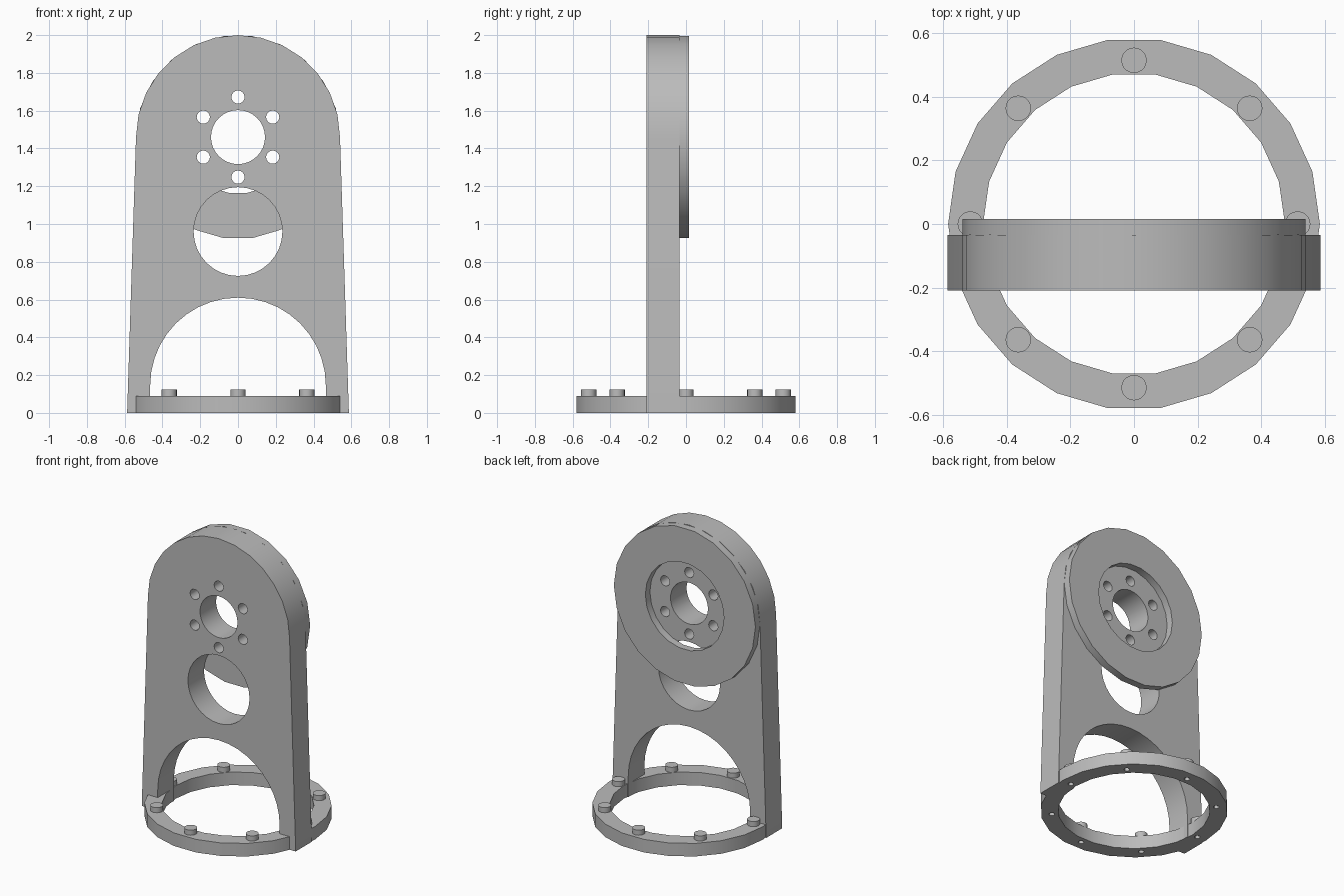
import bpy, bmesh
from math import sin, cos, pi, radians
from mathutils import Matrix, Vector

if "Cube" in bpy.data.objects:
    bpy.data.objects.remove(bpy.data.objects["Cube"])

grey = bpy.data.materials.new("plain grey")
grey.use_nodes = True
grey.diffuse_color = (0.5, 0.5, 0.5, 1)
grey.node_tree.nodes["Principled BSDF"].inputs["Base Color"].default_value = (0.5, 0.5, 0.5, 1)

HUB_Z, HUB_R = 1.46, 0.54
FRONT, BACK, HUB_BACK = -0.21, -0.035, 0.015
RING_H = 0.09


def arc(radius, z, steps, start=0, end=pi):
    """Points (x, z) along an arc."""
    return [(radius * cos(start + (end - start) * i / steps),
             z + radius * sin(start + (end - start) * i / steps)) for i in range(steps + 1)]


def finish(name, bm):
    bmesh.ops.recalc_face_normals(bm, faces=bm.faces)
    mesh = bpy.data.meshes.new(name)
    bm.to_mesh(mesh)
    bm.free()
    mesh.materials.append(grey)
    obj = bpy.data.objects.new(name, mesh)
    bpy.context.collection.objects.link(obj)
    return obj


def cylinders(name, items, depth, turn=Matrix()):
    """Several equal-depth cylinders in one mesh; items are (centre, radius, sides)."""
    bm = bmesh.new()
    for centre, radius, sides in items:
        bmesh.ops.create_cone(bm, cap_ends=True, segments=sides, radius1=radius, radius2=radius,
                              depth=depth, matrix=Matrix.Translation(centre) @ turn)
    return finish(name, bm)


def cut(obj, cutter):
    cutter.hide_render = True
    mod = obj.modifiers.new("cut", "BOOLEAN")
    mod.operation, mod.solver, mod.object = "DIFFERENCE", "EXACT", cutter
    activate(obj)
    bpy.ops.object.modifier_apply(modifier=mod.name)
    bpy.data.objects.remove(cutter)


def activate(obj):
    bpy.ops.object.select_all(action="DESELECT")
    obj.select_set(True)
    bpy.context.view_layer.objects.active = obj


def annulus(name, outer, inner, depth, sides, place):
    """Flat ring with square edges, its base on z = 0 before placing."""
    bm = bmesh.new()
    loops = []
    for radius, n, z in [(outer, sides, 0), (outer, sides, depth), (inner, sides, depth), (inner, sides, 0)]:
        loops.append([bm.verts.new((radius * cos(2 * pi * i / n), radius * sin(2 * pi * i / n), z))
                      for i in range(n)])
    for k in range(4):
        a, b = loops[k], loops[(k + 1) % 4]
        for i in range(sides):
            j = (i + 1) % sides
            bm.faces.new((a[i], a[j], b[j], b[i]))
    bm.transform(place)
    return finish(name, bm)


along_y = Matrix.Rotation(radians(-90), 4, "X")

# Upright plate: tapered legs, round top, arched foot opening
outline = [(0.587, 0)] + arc(HUB_R, HUB_Z, 14) + [(-0.587, 0), (-0.465, 0)]
outline += arc(0.465, 0.145, 20, pi, 0) + [(0.465, 0)]
bm = bmesh.new()
face = bm.faces.new([bm.verts.new((x, FRONT, z)) for x, z in outline])
side = bmesh.ops.extrude_face_region(bm, geom=[face])["geom"]
bmesh.ops.translate(bm, vec=(0, BACK - FRONT, 0),
                    verts=[v for v in side if isinstance(v, bmesh.types.BMVert)])
plate = finish("upright_plate", bm)

# Shaft hole, window and bolt holes through the plate
holes = [(Vector((0, -0.12, HUB_Z)), 0.143, 32), (Vector((0, -0.12, 0.96)), 0.235, 32)]
holes += [(Vector((x, -0.12, z)), 0.035, 16) for x, z in arc(0.212, HUB_Z, 6, pi / 2, pi * 2.5)[:6]]
cut(plate, cylinders("hole_cutter", holes, 0.6, along_y))

# Raised hub rim on the back, leaving a round recess
hub = annulus("hub_rim", HUB_R, 0.3, HUB_BACK - BACK, 22,
              Matrix.Translation((0, BACK, HUB_Z)) @ along_y)

# Base ring with bores, each covered by a bolt head
ring = annulus("base_ring", 0.585, 0.475, RING_H, 22, Matrix())
spots = [(x, y) for x, y in arc(0.515, 0, 8, 0, 2 * pi)[:8]]
cut(ring, cylinders("bore_cutter", [(Vector((x, y, 0)), 0.018, 12) for x, y in spots], 0.4))
bolts = cylinders("bolt_heads", [(Vector((x, y, RING_H + 0.017)), 0.04, 20) for x, y in spots], 0.036)

for obj in (plate, hub, ring, bolts):
    activate(obj)
    bpy.ops.object.shade_smooth_by_angle(angle=radians(30))
